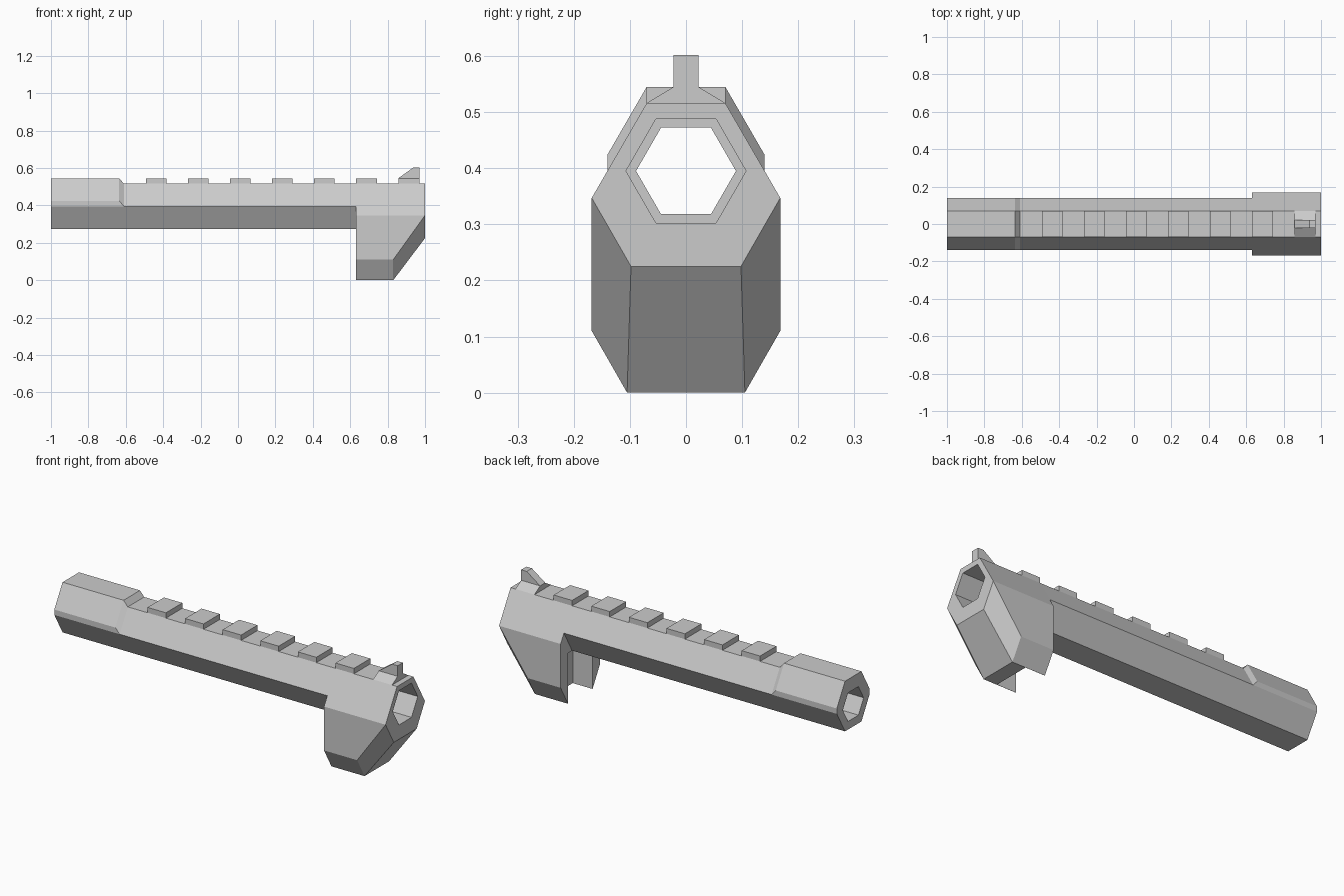
import bpy, bmesh
from math import cos, sin, pi

if "Cube" in bpy.data.objects:
    bpy.data.objects.remove(bpy.data.objects["Cube"])

AXIS_Z = 0.395


def loft(name, sections):
    """Loft mirrored half profiles [(y, z) top to bottom] along x."""
    bm = bmesh.new()
    rings = []
    for x, half in sections:
        pts = list(half) + [(-y, z) for y, z in reversed(half)]
        rings.append([bm.verts.new((x, y, z)) for y, z in pts])
    n = len(rings[0])
    for a, b in zip(rings, rings[1:]):
        for i in range(n):
            j = (i + 1) % n
            bm.faces.new((a[i], a[j], b[j], b[i]))
    bm.faces.new(rings[0])
    bm.faces.new(rings[-1])
    bmesh.ops.remove_doubles(bm, verts=bm.verts[:], dist=0.0005)
    bmesh.ops.recalc_face_normals(bm, faces=bm.faces[:])
    mesh = bpy.data.meshes.new(name)
    bm.to_mesh(mesh)
    bm.free()
    obj = bpy.data.objects.new(name, mesh)
    bpy.context.collection.objects.link(obj)
    return obj


def hex_half(r):
    """Right half of a flat-topped hexagon around the bore axis."""
    return [(r * cos(a), AXIS_Z + r * sin(a)) for a in (pi / 3, 0, -pi / 3)]


def prism(name, x0, x1, half):
    return loft(name, [(x0, half), (x1, half)])


def cut(obj, cutter):
    """Subtract the cutter, then remove it."""
    mod = obj.modifiers.new("cut", 'BOOLEAN')
    mod.operation = 'DIFFERENCE'
    mod.solver = 'EXACT'
    mod.object = cutter
    bpy.context.view_layer.objects.active = obj
    bpy.ops.object.modifier_apply(modifier=mod.name)
    bpy.data.objects.remove(cutter)


# Hexagonal tube with a raised rear section and a chamfered step
raised = [(0.07, 0.545), (0.14, 0.424), (0.14, AXIS_Z), (0.07, 0.274)]
plain = [(0.07, 0.516), (0.14, AXIS_Z), (0.14, AXIS_Z), (0.07, 0.274)]
tube = loft("hex_tube", [(-1, raised), (-0.635, raised), (-0.61, plain), (0.632, plain)])
cut(tube, prism("rear_bore_cutter", -1.1, -0.5, hex_half(0.089)))
cut(tube, prism("front_bore_cutter", -0.62, 0.8, hex_half(0.107)))

# Front block with a sloped nose
full = [(0.07, 0.516), (0.168, 0.347), (0.168, 0.11), (0.105, 0.0)]
nose = [(0.07, 0.516), (0.168, 0.347), (0.168, 0.347), (0.098, 0.225)]
block = loft("front_block", [(0.632, full), (0.83, full), (1.0, nose)])
cut(block, prism("block_bore_cutter", 0.5, 1.1, hex_half(0.107)))
# Slot open to the back and the bottom
cut(block, prism("slot_cutter", 0.5, 0.75, [(0.1045, 0.274), (0.1045, -0.1)]))

# Rail teeth along the top
for i in range(6):
    x = -0.492 + 0.2248 * i
    prism(f"rail_tooth_{i + 1}", x, x + 0.11, [(0.07, 0.545), (0.07, 0.51)])

# Front sight: tapered base and ramped blade
prism("sight_base", 0.857, 0.97, [(0.022, 0.545), (0.07, 0.516)])
low, high = [(0.022, 0.545), (0.022, 0.535)], [(0.022, 0.602), (0.022, 0.535)]
loft("sight_blade", [(0.857, low), (0.937, high), (0.97, high)])
